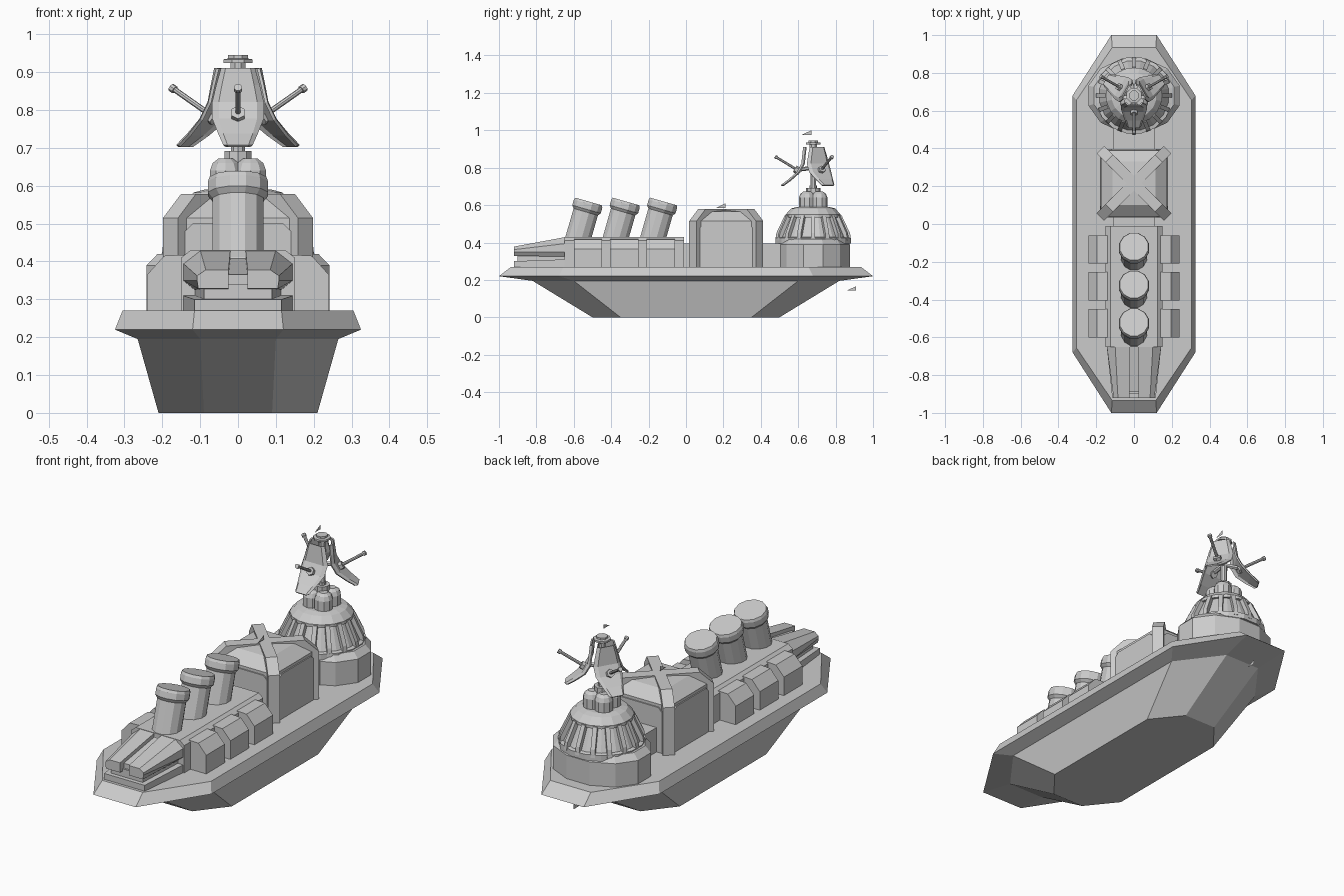
import bpy, bmesh, math
from mathutils import Vector, Matrix

if "Cube" in bpy.data.objects:
    bpy.data.objects.remove(bpy.data.objects["Cube"])

def mesh(name, verts, faces, mat=None, fix=True):
    bm = bmesh.new()
    vs = [bm.verts.new(v) for v in verts]
    for f in faces:
        bm.faces.new([vs[i] for i in f])
    if fix:
        bmesh.ops.recalc_face_normals(bm, faces=bm.faces)
    me = bpy.data.meshes.new(name)
    bm.to_mesh(me)
    bm.free()
    ob = bpy.data.objects.new(name, me)
    bpy.context.collection.objects.link(ob)
    if mat:
        ob.matrix_world = mat
    return ob

def loft(name, rings, mat=None):
    n = len(rings[0])
    verts = [p for r in rings for p in r]
    faces = [tuple(range(n)), tuple(range(len(verts) - n, len(verts)))]
    for k in range(len(rings) - 1):
        for i in range(n):
            j = (i + 1) % n
            faces.append((k*n + i, k*n + j, (k+1)*n + j, (k+1)*n + i))
    return mesh(name, verts, faces, mat)

def octo(w, tip, side, l, z):
    q = [(tip, -l), (w, -side), (w, side), (tip, l)]
    return [(x, y, z) for x, y in q] + [(-x, y, z) for x, y in reversed(q)]

def lathe(name, profile, n, mat=None, sy=1.0):
    rings = [[(r*math.cos(2*math.pi*(i+.5)/n), sy*r*math.sin(2*math.pi*(i+.5)/n), z)
              for i in range(n)] for r, z in profile]
    return loft(name, rings, mat)

def rod(name, a, b, r, n=8, mat=None):
    d = Vector(b) - Vector(a)
    m = Matrix.Translation(a) @ d.to_track_quat('Z', 'Y').to_matrix().to_4x4()
    return lathe(name, [(r, 0), (r, d.length)], n, (mat or Matrix()) @ m)

def prism(name, pts, axis, lo, hi, mat=None):
    def put(p, t):
        return (t, p[0], p[1]) if axis == 'x' else (p[0], t, p[1])
    return loft(name, [[put(p, t) for p in pts] for t in (lo, hi)], mat)

def box(name, x0, x1, y0, y1, z0, z1):
    return prism(name, [(x0, z0), (x1, z0), (x1, z1), (x0, z1)], 'y', y0, y1)

T = Matrix.Translation
def RZ(a): return Matrix.Rotation(a, 4, 'Z')

# Hull with overhanging deck rim
loft("hull", [octo(.21, .09, .35, .5, 0), octo(.265, .10, .6, .82, .195),
              octo(.325, .12, .68, 1.0, .22), octo(.305, .115, .655, .935, .27)])

# Funnel deck house and connecting passages
prism("deck_house", [(-.15, .26), (.15, .26), (.15, .41), (.125, .43), (-.125, .43), (-.15, .41)],
      'y', -.65, -.01)
box("passage", -.11, .11, -.02, .55, .26, .395)

# Casemates along both sides
for s in (-1, 1):
    for k in range(3):
        y = -.525 + .195*k
        prism("casemate", [(s*.1, .26), (s*.24, .26), (s*.24, .365), (s*.195, .415), (s*.1, .42)],
              'y', y - .075, y + .075)

# Three raked funnels
for k in range(3):
    m = T((0, -.583 + .2*k, .40)) @ Matrix.Rotation(-math.radians(16), 4, 'X')
    lathe("funnel", [(.07, -.03), (.07, .17), (.082, .185), (.082, .215), (.077, .228)], 12, m)

# Bow gun: base, neck, and upper split jaw
def slab(name, fw, bw, z0, z1, zb, y0=-.92):
    loft(name, [[(-w, y, z0), (w, y, z0), (w, y, z), (-w, y, z)]
                for w, y, z in ((fw, y0, z1), (bw, -.64, zb))])
slab("gun_base", .115, .145, .26, .30, .31)
slab("gun_neck", .09, .115, .29, .34, .34, -.90)
slab("gun_core", .03, .03, .33, .365, .41, -.89)
for s in (-1, 1):
    loft("gun_jaw", [
        [(s*x, -.92, z) for x, z in ((.025, .328), (.105, .328), (.108, .35), (.108, .362), (.085, .378), (.025, .378))],
        [(s*x, -.64, z) for x, z in ((.02, .325), (.115, .325), (.145, .35), (.145, .395), (.10, .43), (.02, .43))]])

# Citadel: inner block with chamfered roof, panels, corner ribs crossing the roof
CY = .215
def sq(w, z): return [(-w, CY-w, z), (w, CY-w, z), (w, CY+w, z), (-w, CY+w, z)]
loft("citadel", [sq(.175, .26), sq(.175, .515), sq(.115, .565), sq(.02, .574)])
arch = [(-.14, .26), (.14, .26), (.14, .48), (.12, .50), (-.12, .50), (-.14, .48)]
for k in range(4):
    m = T((0, CY, 0)) @ RZ(k*math.pi/2)
    prism("citadel_panel", arch, 'y', -.181, -.16, m)
    m = T((0, CY, 0)) @ RZ(k*math.pi/2 + math.pi/4)
    prism("citadel_rib", [(-.252, .26), (-.252, .515), (-.185, .578), (0, .578), (0, .53), (-.15, .5), (-.2, .26)],
          'x', -.028, .028, m)

# Conning tower: wide base, domed body with window ribs
C = T((0, .68, 0))
lathe("tower_base", [(.25, .26), (.25, .39), (.22, .42)], 12, C, .81)
lathe("tower_dome", [(.188, .40), (.186, .43), (.135, .54), (.13, .56)], 16, C)
lathe("tower_sill", [(.205, .395), (.205, .425), (.18, .43)], 16, C)
lathe("tower_roof", [(.15, .535), (.15, .55), (.12, .582), (.09, .59)], 16, C)
for k in range(16):
    prism("window_rib", [(-.203, .41), (-.197, .45), (-.152, .545), (-.12, .545), (-.17, .41)],
          'x', -.011, .011, C @ RZ(k*math.pi/8))

# Lobed turret, mast and cap
for k in range(4):
    a = k*math.pi/2 + math.pi/4
    m = C @ T((.046*math.cos(a), .046*math.sin(a), 0))
    lathe("turret_lobe", [(.044, .58), (.044, .64), (.036, .66), (.02, .672)], 10, m)
lathe("mast_collar", [(.038, .58), (.038, .692), (.02, .692), (.02, .705)], 10, C)
lathe("mast", [(.016, .69), (.016, .93)], 8, C)
lathe("mast_cap", [(.022, .91), (.022, .924), (.042, .924), (.042, .934), (.028, .936), (.028, .945)], 8, C)

# Three curved shields with antennas
rows = [(.05, .91, .042), (.055, .865, .055), (.06, .82, .066), (.085, .775, .066), (.13, .735, .05), (.17, .705, .036)]
for k in range(3):
    m = C @ RZ(k*2*math.pi/3)
    v, f = [], []
    for r, z, w in rows:
        v += [(-w, -r + .012, z), (-w*.75, -r, z), (w*.75, -r, z), (w, -r + .012, z)]
    for i in range(len(rows) - 1):
        for j in range(3):
            a = i*4 + j
            f.append((a, a+1, a+5, a+4))
    plate = mesh("shield", v, f, m)
    mod = plate.modifiers.new("thickness", 'SOLIDIFY')
    mod.thickness = .008
    mod.offset = 0
    rod("antenna_hub", (0, -.07, .777), (0, -.098, .794), .02, 6, m)
    rod("antenna", (0, -.08, .785), (0, -.2, .858), .0075, 8, m)
    rod("antenna_tip", (0, -.193, .853), (0, -.204, .86), .011, 8, m)
    rod("shield_arm", (0, 0, .80), (0, -.075, .79), .011, 6, m)

# Tiny floating pennants on the centreline
for y, z in ((.62, .976), (.16, .585), (.86, .143)):
    mesh("pennant", [(0, y, z), (0, y + .05, z), (0, y + .05, z + .024)], [(0, 1, 2)], fix=False)
